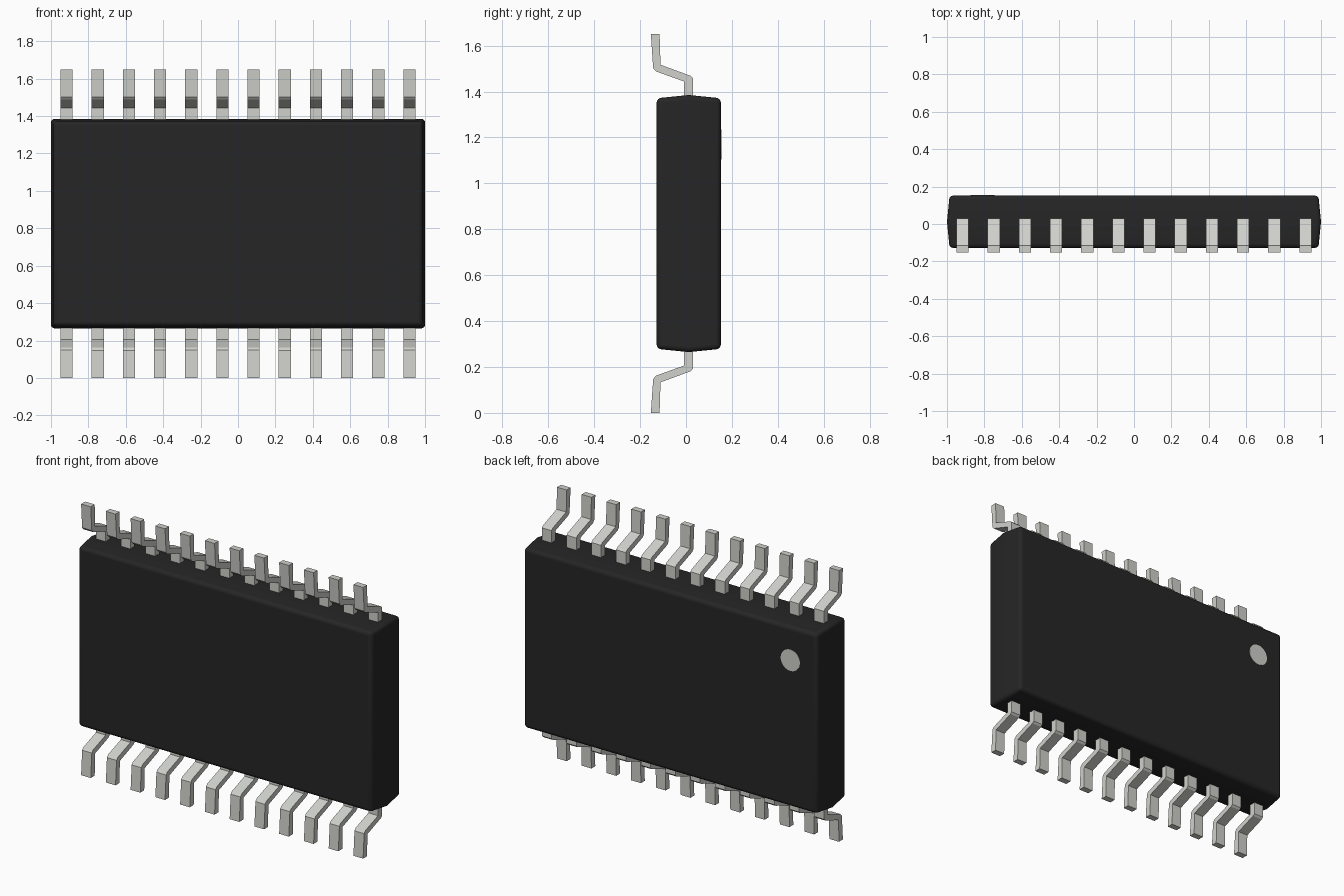
import bpy, bmesh, math

cube = bpy.data.objects.get("Cube")
if cube:
    bpy.data.objects.remove(cube, do_unlink=True)


def material(name, rgb):
    m = bpy.data.materials.new(name)
    m.use_nodes = True
    m.diffuse_color = (*rgb, 1)
    m.node_tree.nodes["Principled BSDF"].inputs["Base Color"].default_value = (*rgb, 1)
    return m


black = material("black plastic", (0.019, 0.019, 0.019))
metal = material("light grey metal", (0.63, 0.64, 0.60))


def add_object(name, bm, mat):
    bmesh.ops.recalc_face_normals(bm, faces=bm.faces)
    mesh = bpy.data.meshes.new(name)
    bm.to_mesh(mesh)
    bm.free()
    mesh.materials.append(mat)
    ob = bpy.data.objects.new(name, mesh)
    bpy.context.collection.objects.link(ob)
    return ob


MID_Z = 0.825      # mirror height of the package
PIN_W = 0.065
PIN_COUNT = 12
PITCH = 2 / PIN_COUNT

# Moulded body: widest at the parting line, tapering to both faces
bm = bmesh.new()
rings = []
for y, hx, hz in ((-0.128, 0.986, 0.546), (0.012, 1.0, 0.56), (0.152, 0.986, 0.546)):
    rings.append([bm.verts.new((sx * hx, y, MID_Z + sz * hz))
                  for sx, sz in ((-1, -1), (1, -1), (1, 1), (-1, 1))])
for a, b in zip(rings, rings[1:]):
    for i in range(4):
        j = (i + 1) % 4
        bm.faces.new((a[i], a[j], b[j], b[i]))
bm.faces.new(rings[0])
bm.faces.new(rings[-1])
body = add_object("body", bm, black)
bevel = body.modifiers.new("rounded edges", "BEVEL")
bevel.width = 0.02
bevel.segments = 4
bevel.limit_method = "ANGLE"
bevel.angle_limit = math.radians(30)

bpy.ops.object.select_all(action="DESELECT")
body.select_set(True)
bpy.context.view_layer.objects.active = body
bpy.ops.object.shade_smooth_by_angle(angle=math.radians(35))

# Bent pin outline (y, z) for the lower row, mirrored for the upper row
PIN = [(0.030, 0.32), (0.030, 0.192), (0.019, 0.181), (-0.111, 0.133), (-0.115, 0.0),
       (-0.153, 0.0), (-0.143, 0.148), (-0.131, 0.162), (-0.009, 0.206), (-0.009, 0.32)]


def pin_row(name, flip):
    bm = bmesh.new()
    for k in range(PIN_COUNT):
        x = (k - (PIN_COUNT - 1) / 2) * PITCH
        verts = [bm.verts.new((x - PIN_W / 2, y, 2 * MID_Z - z if flip else z))
                 for y, z in PIN]
        face = bm.faces.new(verts)
        out = bmesh.ops.extrude_face_region(bm, geom=[face])
        moved = [v for v in out["geom"] if isinstance(v, bmesh.types.BMVert)]
        bmesh.ops.translate(bm, verts=moved, vec=(PIN_W, 0, 0))
    return add_object(name, bm, metal)


pin_row("lower_pins", False)
pin_row("upper_pins", True)

# Round orientation mark on the back face
bm = bmesh.new()
bmesh.ops.create_cone(bm, cap_ends=True, segments=40, radius1=0.065, radius2=0.065, depth=0.004)
mark = add_object("orientation_mark", bm, metal)
mark.rotation_euler.x = math.pi / 2
mark.location = (-0.81, 0.152, 1.17)
